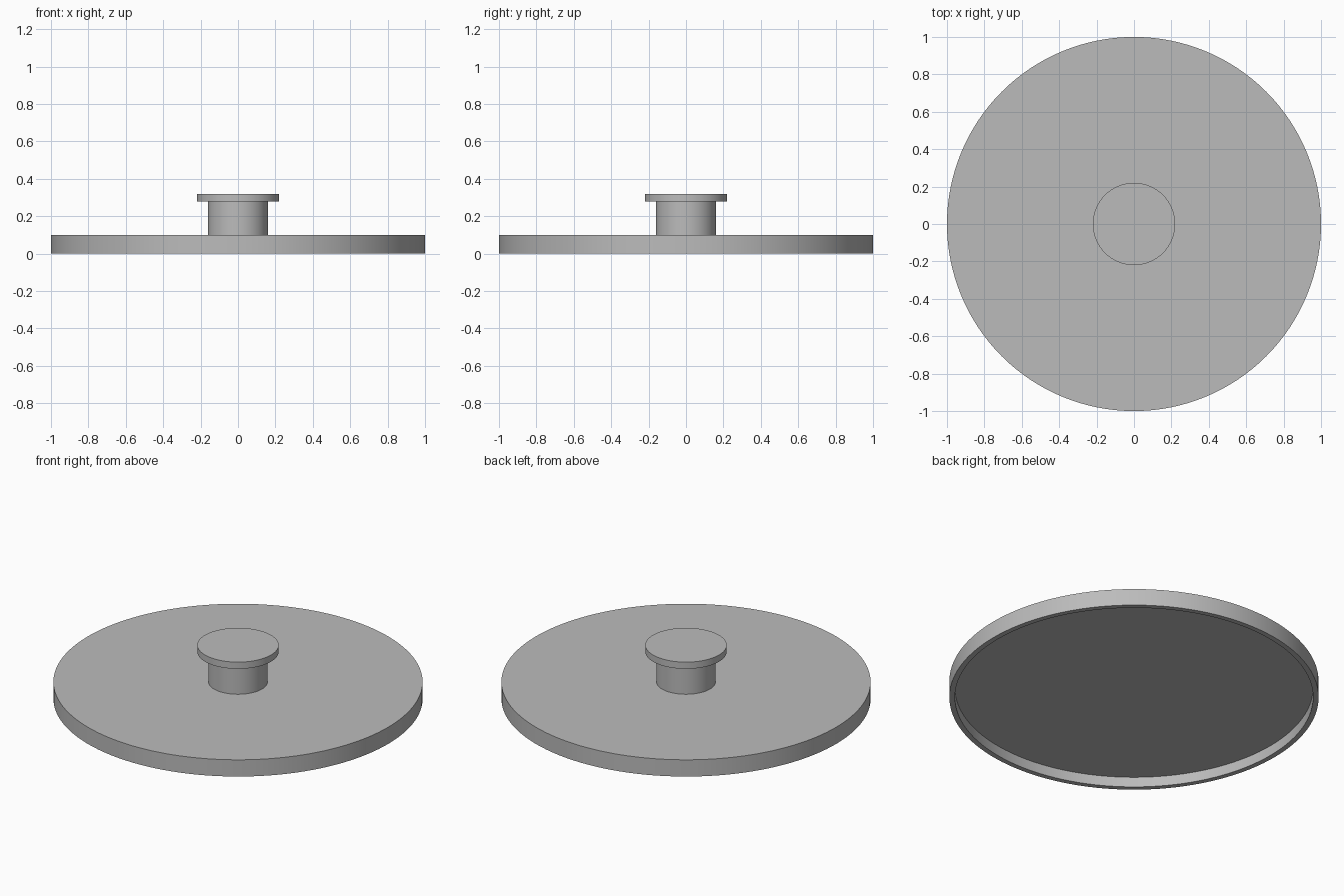
import bpy
import bmesh
import math

cube = bpy.data.objects.get("Cube")
if cube:
    bpy.data.objects.remove(cube, do_unlink=True)

grey = bpy.data.materials.new("plain grey")
grey.use_nodes = True
colour = (0.5, 0.5, 0.5, 1.0)
grey.diffuse_color = colour
grey.node_tree.nodes["Principled BSDF"].inputs["Base Color"].default_value = colour


def lathe(name, profile, segments=128):
    """Spin a radius/height profile, which starts and ends on the axis."""
    bm = bmesh.new()
    verts = [bm.verts.new((r, 0, z)) for r, z in profile]
    edges = [bm.edges.new(pair) for pair in zip(verts, verts[1:])]
    bmesh.ops.spin(bm, geom=verts + edges, cent=(0, 0, 0), axis=(0, 0, 1),
                   angle=math.tau, steps=segments, use_duplicate=False)
    bmesh.ops.remove_doubles(bm, verts=bm.verts, dist=0.0001)
    bmesh.ops.recalc_face_normals(bm, faces=bm.faces)
    mesh = bpy.data.meshes.new(name)
    bm.to_mesh(mesh)
    bm.free()
    mesh.materials.append(grey)
    obj = bpy.data.objects.new(name, mesh)
    bpy.context.collection.objects.link(obj)
    bpy.ops.object.select_all(action="DESELECT")
    obj.select_set(True)
    bpy.context.view_layer.objects.active = obj
    bpy.ops.object.shade_smooth_by_angle(angle=math.radians(30))
    return obj


# Flat lid with a thin rim hanging around a hollow underside
lathe("lid", [(0, 0.10), (1, 0.10), (1, 0), (0.97, 0), (0.97, 0.06), (0, 0.06)])

# Knob: round neck with a wider flat cap
lathe("knob", [(0, 0.32), (0.22, 0.32), (0.22, 0.28), (0.16, 0.28),
               (0.16, 0.10), (0, 0.10)])
